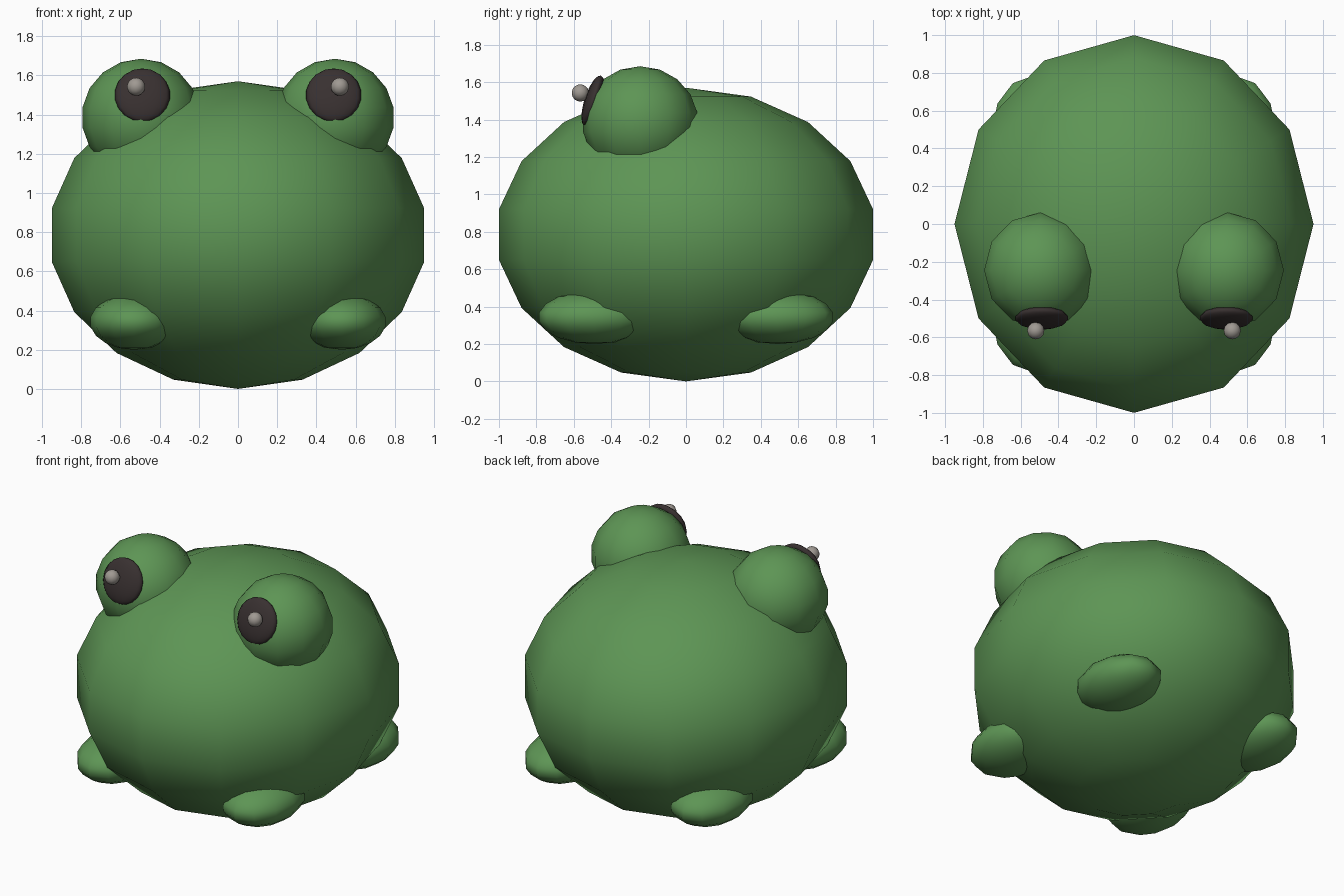
import bpy
import math

if "Cube" in bpy.data.objects:
    bpy.data.objects.remove(bpy.data.objects["Cube"])


def material(name, rgb):
    m = bpy.data.materials.new(name)
    m.diffuse_color = (*rgb, 1)
    m.use_nodes = True
    m.node_tree.nodes["Principled BSDF"].inputs["Base Color"].default_value = m.diffuse_color
    return m


green = material("green_skin", (0.11, 0.30, 0.09))
dark = material("dark_pupil", (0.04, 0.03, 0.03))
pale = material("pale_glint", (0.35, 0.32, 0.29))


def ellipsoid(name, centre, radii, mat, tilt=0.0):
    """Coarse 12 x 9 smooth-shaded sphere, scaled and tilted about x."""
    bpy.ops.mesh.primitive_uv_sphere_add(segments=12, ring_count=9, radius=1,
                                         location=centre, rotation=(tilt, 0, 0))
    ob = bpy.context.object
    ob.name = name
    ob.scale = radii
    ob.data.materials.append(mat)
    bpy.ops.object.shade_smooth()
    return ob


# Round body
ellipsoid("body", (0, 0, 0.785), (0.965, 1.015, 0.785), green)

for side, s in (("left", -1), ("right", 1)):
    # Bulging eye, pupil leaning back on it, small highlight
    ellipsoid(side + "_eye", (s * 0.495, -0.245, 1.385), (0.303, 0.31, 0.3), green)
    ellipsoid(side + "_pupil", (s * 0.488, -0.498, 1.5), (0.142, 0.045, 0.142),
              dark, math.radians(-18))
    ellipsoid(side + "_glint", (s * 0.52, -0.565, 1.542), (0.046, 0.046, 0.046), pale)
    # Front and back feet
    for end, e in (("front", -1), ("back", 1)):
        ellipsoid(f"{end}_{side}_foot", (s * 0.53, e * 0.49, 0.343),
                  (0.226, 0.3, 0.143), green)
